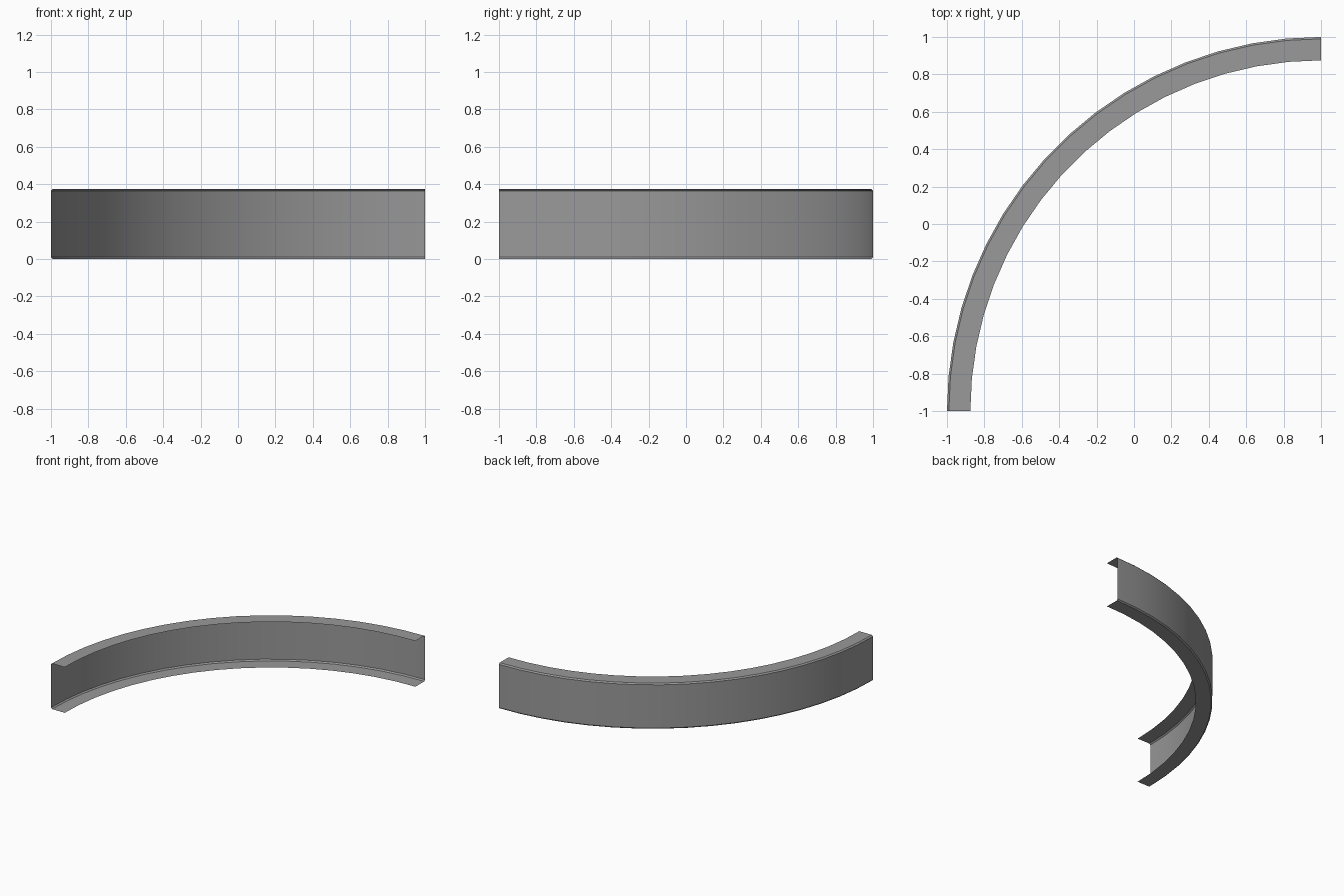
import bpy, bmesh, math
from mathutils import Vector

cube = bpy.data.objects.get("Cube")
if cube:
    bpy.data.objects.remove(cube, do_unlink=True)

RADIUS, FLANGE, HEIGHT, CHAMFER, SEGMENTS = 2.0, 0.125, 0.375, 0.01, 17
CENTRE = Vector((1, -1, 0))

steel = bpy.data.materials.new("grey_steel")
steel.use_nodes = True
steel.diffuse_color = (0.32, 0.32, 0.32, 1)
steel.node_tree.nodes["Principled BSDF"].inputs["Base Color"].default_value = steel.diffuse_color

# C-shaped sheet section: (distance inward from the outer face, height)
lower = [(FLANGE, 0), (CHAMFER, 0), (0, CHAMFER)]
section = lower + [(d, HEIGHT - z) for d, z in reversed(lower)]

# Sweep the section through a quarter turn
bm = bmesh.new()
verts = [bm.verts.new(CENTRE + Vector((d - RADIUS, 0, z))) for d, z in section]
edges = [bm.edges.new(pair) for pair in zip(verts, verts[1:])]
bmesh.ops.spin(bm, geom=verts + edges, cent=CENTRE, axis=(0, 0, -1),
               angle=math.pi / 2, steps=SEGMENTS)

# Turn every face to the outside of the channel
bm.normal_update()
axis_mid = CENTRE + Vector((0, 0, HEIGHT / 2))
web = max(bm.faces, key=lambda f: f.calc_area())
if web.normal.dot(web.calc_center_median() - axis_mid) < 0:
    bmesh.ops.reverse_faces(bm, faces=bm.faces[:])

mesh = bpy.data.meshes.new("curved_channel")
bm.to_mesh(mesh)
bm.free()
mesh.materials.append(steel)
channel = bpy.data.objects.new("curved_channel", mesh)
bpy.context.collection.objects.link(channel)

# Smooth along the curve, crisp at the folds
bpy.ops.object.select_all(action="DESELECT")
channel.select_set(True)
bpy.context.view_layer.objects.active = channel
bpy.ops.object.shade_smooth_by_angle(angle=math.radians(30))
